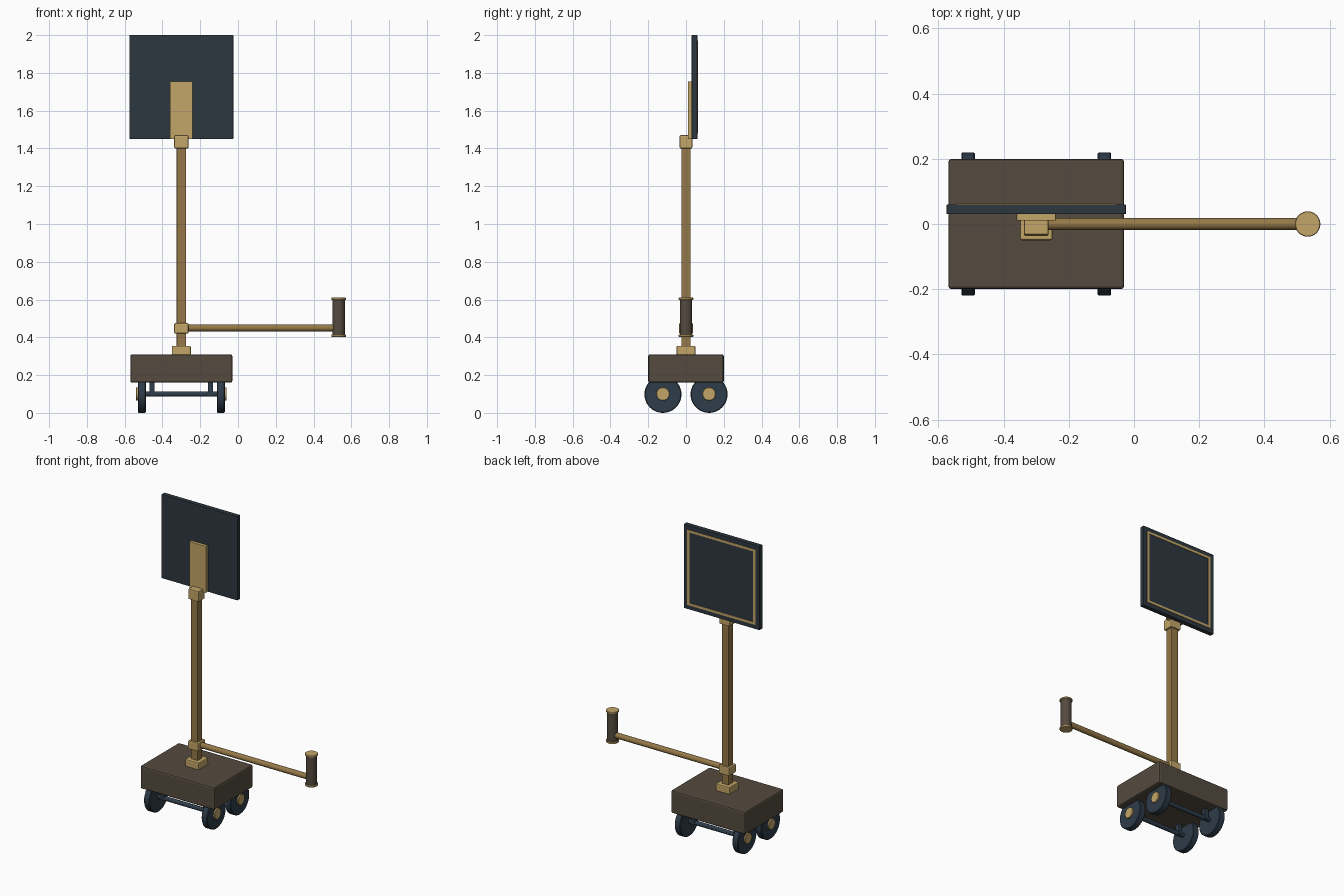
import bpy, math

if "Cube" in bpy.data.objects:
    bpy.data.objects.remove(bpy.data.objects["Cube"])

def material(name, rgb):
    m = bpy.data.materials.new(name)
    m.diffuse_color = (*rgb, 1)
    m.use_nodes = True
    m.node_tree.nodes["Principled BSDF"].inputs["Base Color"].default_value = m.diffuse_color
    return m

BROWN = material("brown", (0.09, 0.07, 0.05))
GOLD = material("light_brass", (0.55, 0.38, 0.14))
BRASS = material("dark_brass", (0.30, 0.19, 0.065))
NAVY = material("navy", (0.027, 0.045, 0.068))
SLATE = material("slate", (0.026, 0.039, 0.05))

def finish(o, name, mat, bevel, segments=2):
    o.name = name
    o.data.materials.append(mat)
    if bevel:
        b = o.modifiers.new("bevel", 'BEVEL')
        b.width, b.segments, b.limit_method = bevel, segments, 'ANGLE'
    return o

def box(name, mat, x, y, z, bevel=0.0):
    """Box from (min, max) ranges."""
    r = (x, y, z)
    bpy.ops.mesh.primitive_cube_add(size=1, location=[(a + b) / 2 for a, b in r])
    o = bpy.context.object
    o.scale = [b - a for a, b in r]
    bpy.ops.object.transform_apply(location=False, rotation=False, scale=True)
    return finish(o, name, mat, bevel)

def rod(name, mat, axis, c, r, span, bevel=0.0, sides=32):
    """Cylinder along 'x' or 'z'; c holds the other two coordinates."""
    mid = sum(span) / 2
    loc = (mid, *c) if axis == 'x' else (*c, mid)
    rot = (0, math.pi / 2, 0) if axis == 'x' else (0, 0, 0)
    bpy.ops.mesh.primitive_cylinder_add(vertices=sides, radius=r, depth=span[1] - span[0],
                                        location=loc, rotation=rot)
    bpy.ops.object.shade_smooth_by_angle(angle=math.radians(35))
    return finish(bpy.context.object, name, mat, bevel, 1)

CX = -0.3  # centre of cart and mast

# Cart body
box("cart_body", BROWN, (CX - 0.27, CX + 0.27), (-0.2, 0.2), (0.16, 0.31), 0.01)

# Wheels, hubs, axles and axle hangers
for end, y in (("front", -0.122), ("rear", 0.122)):
    rod(end + "_axle", NAVY, 'x', (y, 0.1), 0.014, (CX - 0.2, CX + 0.2), sides=20)
    for side, s in (("left", -1), ("right", 1)):
        label = f"{end}_{side}_"
        def span(a, b):
            return tuple(sorted((CX + s * a, CX + s * b)))
        rod(label + "wheel", NAVY, 'x', (y, 0.098), 0.098, span(0.188, 0.23), 0.004, 40)
        rod(label + "hub", GOLD, 'x', (y, 0.1), 0.035, span(0.22, 0.24), 0.002, 24)
        box(label + "axle_hanger", NAVY, span(0.142, 0.168), (y - 0.015, y + 0.015), (0.09, 0.17))

# Mast with collars
box("mast", BRASS, (CX - 0.025, CX + 0.025), (-0.025, 0.025), (0.3, 1.42), 0.004)
for name, hx, hy, z in (("mast_foot", 0.05, 0.05, (0.305, 0.355)),
                        ("arm_collar", 0.038, 0.037, (0.42, 0.475)),
                        ("head_collar", 0.038, 0.034, (1.40, 1.47))):
    box(name, GOLD, (CX - hx, CX + hx), (-hy, hy), z, 0.006)

# Panel, its mounting plate and the trim frame on its rear face
box("panel", SLATE, (CX - 0.275, CX + 0.275), (0.03, 0.06), (1.45, 2.0), 0.002)
box("panel_mount", GOLD, (CX - 0.06, CX + 0.06), (0.01, 0.032), (1.45, 1.755), 0.002)
PZ, OUT, IN = 1.725, 0.247, 0.231
for name, s in (("left", -1), ("right", 1)):
    x = sorted((CX + s * OUT, CX + s * IN))
    box(name + "_trim", GOLD, x, (0.055, 0.063), (PZ - OUT, PZ + OUT))
for name, s in (("bottom", -1), ("top", 1)):
    z = sorted((PZ + s * OUT, PZ + s * IN))
    box(name + "_trim", GOLD, (CX - IN, CX + IN), (0.055, 0.063), z)

# Side arm and upright grip
HX = 0.533
rod("arm", BRASS, 'x', (0, 0.45), 0.018, (CX, HX), sides=24)
rod("grip", BROWN, 'z', (HX, 0), 0.033, (0.406, 0.606))
rod("grip_bottom_cap", GOLD, 'z', (HX, 0), 0.039, (0.402, 0.414), 0.002)
rod("grip_top_cap", GOLD, 'z', (HX, 0), 0.039, (0.598, 0.61), 0.002)
